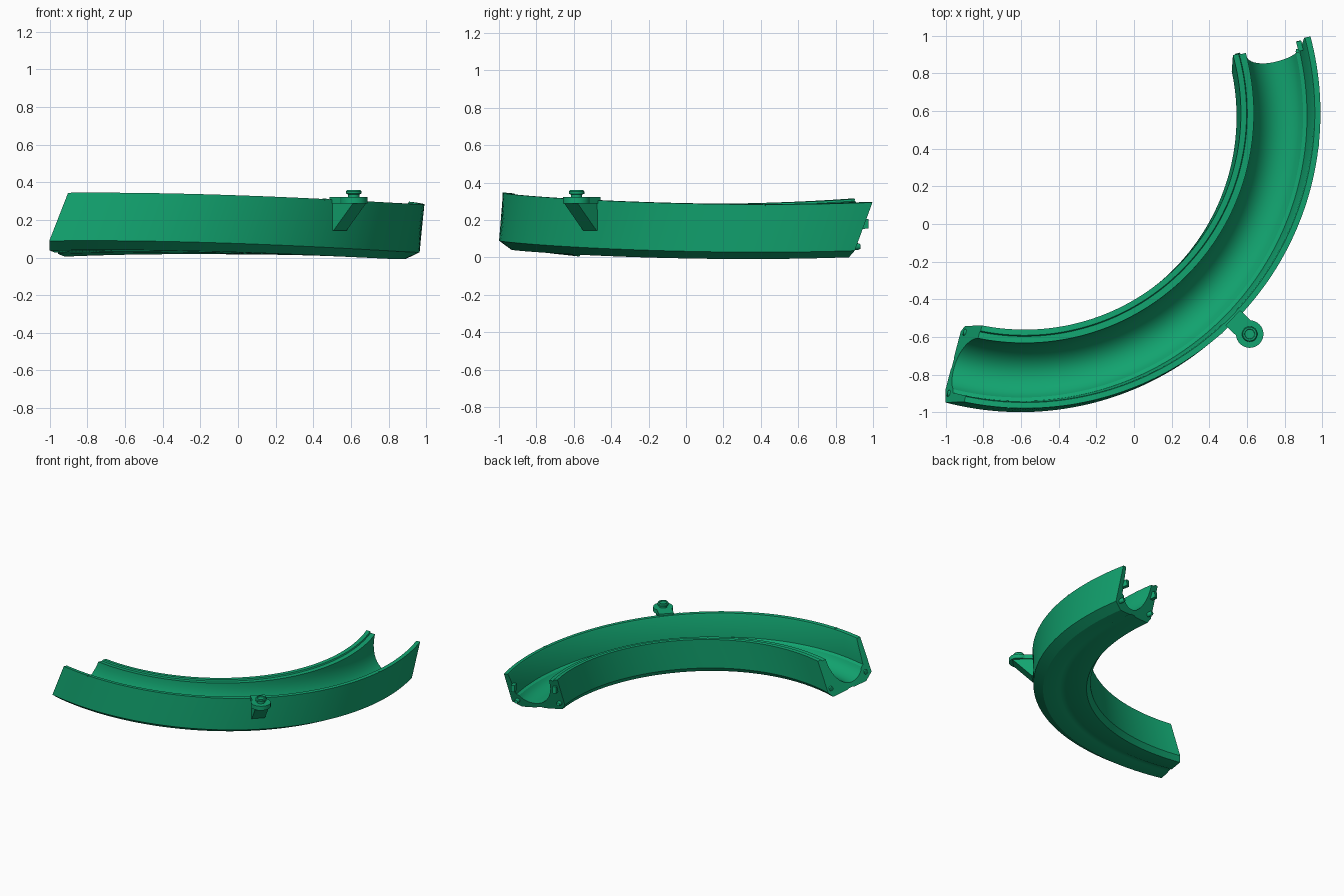
import bpy, bmesh, math
from mathutils import Vector, Matrix

if "Cube" in bpy.data.objects:
    bpy.data.objects.remove(bpy.data.objects["Cube"])

green = bpy.data.materials.new("green")
green.diffuse_color = (0.006, 0.37, 0.16, 1)
green.use_nodes = True
green.node_tree.nodes["Principled BSDF"].inputs["Base Color"].default_value = green.diffuse_color

CX, CY = -0.61, 0.566          # curve centre at floor level
A0, A1 = -104.7, 12.2          # angular range in degrees
LEAN = 0.30                    # forward lean of the end cuts


def track(deg, r, h):
    """Point on the tilted, banked curve at angle, radius and height."""
    a = math.radians(deg) + LEAN * (h - 0.055) / r
    x, y = CX + r * math.cos(a), CY + r * math.sin(a)
    z = h + 0.004 + 0.00247 * (math.degrees(a) + 45) - 0.1 * x - 0.08 * y
    return Vector((x + 0.1 * h, y + 0.08 * h, z))


def finish(name, bm, angle=30):
    bmesh.ops.recalc_face_normals(bm, faces=bm.faces)
    me = bpy.data.meshes.new(name)
    bm.to_mesh(me)
    bm.free()
    me.materials.append(green)
    ob = bpy.data.objects.new(name, me)
    bpy.context.collection.objects.link(ob)
    bpy.ops.object.select_all(action='DESELECT')
    ob.select_set(True)
    bpy.context.view_layer.objects.active = ob
    bpy.ops.object.shade_smooth_by_angle(angle=math.radians(angle))
    return ob


def prism(name, pts, vec, matrix):
    """Extrude a flat outline along vec, then place it."""
    bm = bmesh.new()
    face = bm.faces.new([bm.verts.new(p) for p in pts])
    new = bmesh.ops.extrude_face_region(bm, geom=[face])["geom"]
    bmesh.ops.translate(bm, vec=vec, verts=[v for v in new if isinstance(v, bmesh.types.BMVert)])
    bm.transform(matrix)
    return finish(name, bm)


def lathe(name, profile, matrix, n=32):
    """Revolve (radius, height) points about local z."""
    bm = bmesh.new()
    rings = [[bm.verts.new((r * math.cos(2 * math.pi * i / n), r * math.sin(2 * math.pi * i / n), z))
              for i in range(n)] for r, z in profile]
    for a, b in zip(rings, rings[1:]):
        for i in range(n):
            j = (i + 1) % n
            bm.faces.new((a[i], a[j], b[j], b[i]))
    bm.faces.new(rings[0])
    bm.faces.new(rings[-1])
    bm.transform(matrix)
    return finish(name, bm)


# Channel: cross-section swept along the curve
outer = [(1.18, 0.012), (1.32, 0.012), (1.335, 0.018), (1.375, 0.018), (1.39, 0.012),
         (1.50, 0.012), (1.57, 0.055), (1.57, 0.31), (1.54, 0.31), (1.535, 0.30),
         (1.517, 0.125), (1.497, 0.115)]
floor = []
for i in range(1, 7):           # gentle outer half of the floor
    t = math.radians(65 * (1 - i / 6))
    floor.append((1.38 + 0.129 * math.sin(t), 0.05 + 0.11 * (1 - math.cos(t))))
for i in range(1, 11):          # steep inner half
    t = math.radians(9 * i)
    floor.append((1.38 - 0.16 * math.sin(t), 0.05 + 0.215 * (1 - math.cos(t))))
inner = [(1.22, 0.272), (1.185, 0.272), (1.18, 0.282), (1.15, 0.282), (1.15, 0.05)]
section = outer + floor + inner

STEPS = 80
bm = bmesh.new()
rows = [[bm.verts.new(track(A0 + (A1 - A0) * s / STEPS, r, h)) for r, h in section]
        for s in range(STEPS + 1)]
n = len(section)
for a, b in zip(rows, rows[1:]):
    for i in range(n):
        j = (i + 1) % n
        bm.faces.new((a[i], a[j], b[j], b[i]))
for row in (rows[0], rows[-1]):
    bm.faces.new(row)
finish("curved_channel", bm)

# Connector pegs at the far end, and short studs at the near end
for label, deg, sign, length in (("far", A1, 1, 0.035), ("near", A0, -1, 0.008)):
    for k, (r, h, rad) in enumerate(((1.52, 0.07, 0.018), (1.185, 0.07, 0.018))):
        p = track(deg, r, h)
        d = (track(deg + 1, r, h) - track(deg, r, h)).normalized() * sign
        m = Matrix.Translation(p) @ d.to_track_quat('Z', 'Y').to_matrix().to_4x4()
        lathe(f"{label}_peg_{k}", [(rad, -0.02), (rad, length * 0.7), (rad * 0.7, length)], m, 16)

# Clip tabs on the far end walls
for k, (r, h) in enumerate(((1.517, 0.19), (1.185, 0.20))):
    p = track(A1, r, h)
    d = (track(A1 + 1, r, h) - p).normalized()
    m = Matrix.Translation(p) @ d.to_track_quat('Z', 'Y').to_matrix().to_4x4()
    w, t = 0.026, 0.014
    prism(f"clip_tab_{k}", [(-t, -w, -0.02), (t, -w, -0.02), (t, w, -0.02), (-t, w, -0.02)],
          (0, 0, 0.052), m)

# Small rim ticks
for k, deg in enumerate((-96, -51, -9)):
    p = track(deg, 1.562, 0.302)
    m = Matrix.Translation(p) @ Matrix.Rotation(math.radians(deg), 4, 'Z')
    prism(f"rim_tick_{k}", [(-0.01, -0.006, 0), (0.01, -0.006, 0), (0.01, 0.006, 0), (-0.01, 0.006, 0)],
          (0, 0, 0.01), m)

# Side bracket: rounded plate, sloping gusset and round stud
place = Matrix.Translation((0.615, -0.585, 0)) @ Matrix.Rotation(math.radians(-44), 4, 'Z')
arc = [(0.073 * math.cos(math.radians(a)), 0.073 * math.sin(math.radians(a)), 0.288)
       for a in range(-130, 131, 10)]
plate = [(-0.125, -0.056, 0.288)] + arc + [(-0.125, 0.056, 0.288)]
prism("bracket_plate", plate, (0, 0, 0.034), place)
gusset = [(-0.125, -0.05, 0.29), (-0.125, -0.05, 0.145), (-0.1, -0.05, 0.145), (0.045, -0.05, 0.29)]
prism("bracket_gusset", gusset, (0, 0.1, 0), place)
lathe("bracket_stud", [(0.03, 0.315), (0.03, 0.335), (0.041, 0.34), (0.041, 0.352),
                       (0.036, 0.359), (0.027, 0.359), (0.025, 0.354)], place)
